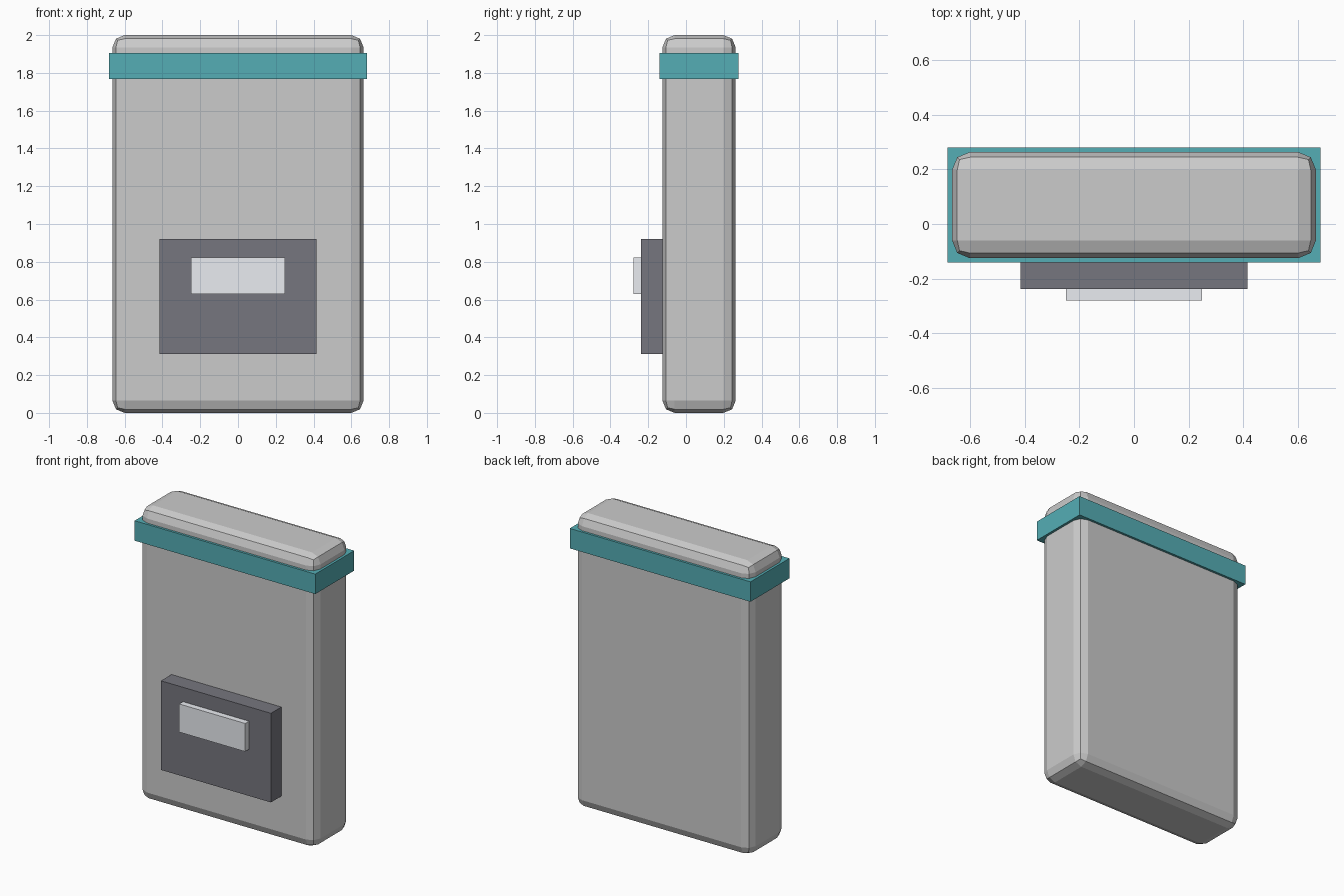
import bpy

if "Cube" in bpy.data.objects:
    bpy.data.objects.remove(bpy.data.objects["Cube"])


def box(name, x, y, z, color=None, bevel=0):
    """Box from (min, max) ranges, with optional colour and rounded edges."""
    size = [b - a for a, b in (x, y, z)]
    centre = [(a + b) / 2 for a, b in (x, y, z)]
    bpy.ops.mesh.primitive_cube_add(size=1, location=centre)
    ob = bpy.context.object
    ob.name = name
    ob.scale = size
    bpy.ops.object.transform_apply(location=False, rotation=False, scale=True)
    if bevel:
        mod = ob.modifiers.new("edge_rounding", 'BEVEL')
        mod.width = bevel
        mod.segments = 2
        mod.limit_method = 'NONE'
    if color:
        mat = bpy.data.materials.new(name + "_color")
        mat.diffuse_color = (*color, 1)
        mat.use_nodes = True
        mat.node_tree.nodes["Principled BSDF"].inputs["Base Color"].default_value = mat.diffuse_color
        ob.data.materials.append(mat)
    return ob


# Main case with rounded edges
box("case_body", (-0.665, 0.665), (-0.125, 0.263), (0, 2), bevel=0.065)

# Band around the top
box("top_band", (-0.682, 0.682), (-0.141, 0.279), (1.768, 1.904), (0.09, 0.42, 0.46))

# Front panel and its raised label plate
box("front_panel", (-0.415, 0.415), (-0.238, -0.115), (0.312, 0.92), (0.18, 0.18, 0.21))
box("label_plate", (-0.249, 0.249), (-0.279, -0.23), (0.63, 0.822), (0.82, 0.84, 0.88))
